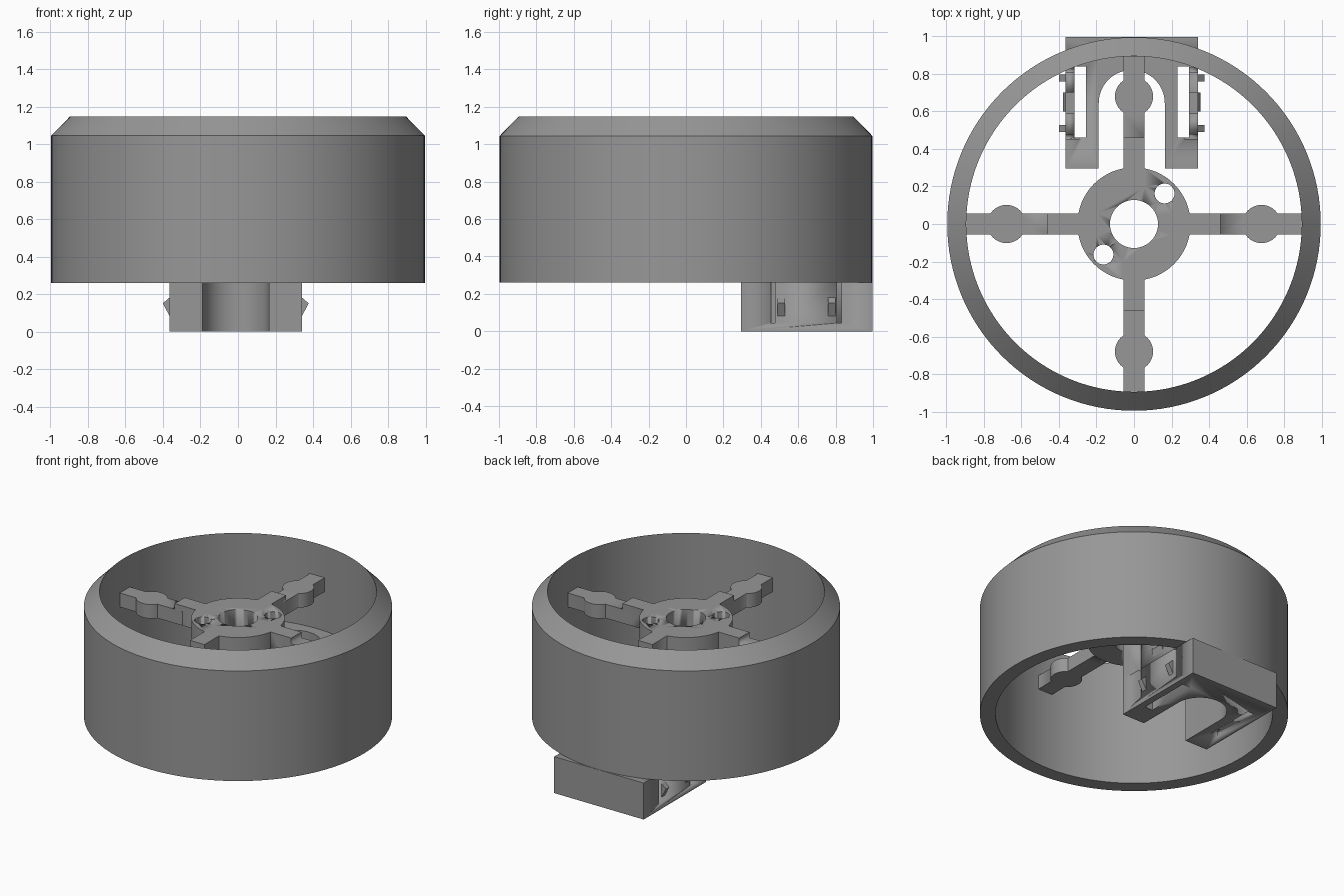
import bpy, bmesh, math
from mathutils import Matrix, Vector

if "Cube" in bpy.data.objects:
    bpy.data.objects.remove(bpy.data.objects["Cube"])

grey = bpy.data.materials.new("mid grey")
grey.diffuse_color = (0.31, 0.31, 0.31, 1)
grey.use_nodes = True
grey.node_tree.nodes["Principled BSDF"].inputs["Base Color"].default_value = grey.diffuse_color


def finish(name, bm, smooth=True):
    bmesh.ops.recalc_face_normals(bm, faces=bm.faces)
    me = bpy.data.meshes.new(name)
    bm.to_mesh(me)
    bm.free()
    ob = bpy.data.objects.new(name, me)
    bpy.context.collection.objects.link(ob)
    me.materials.append(grey)
    bpy.ops.object.select_all(action='DESELECT')
    ob.select_set(True)
    bpy.context.view_layer.objects.active = ob
    if smooth:
        bpy.ops.object.shade_smooth_by_angle(angle=math.radians(30))
    return ob


def prism(name, pts, z0, z1, smooth=True):
    """Extrude a flat outline from z0 to z1."""
    bm = bmesh.new()
    face = bm.faces.new([bm.verts.new((x, y, z0)) for x, y in pts])
    ext = bmesh.ops.extrude_face_region(bm, geom=[face])
    for v in ext['geom']:
        if isinstance(v, bmesh.types.BMVert):
            v.co.z = z1
    return finish(name, bm, smooth)


def rect(x0, x1, y0, y1):
    return [(x0, y0), (x1, y0), (x1, y1), (x0, y1)]


def arc(cx, cy, r, a0, a1, n):
    return [(cx + r * math.cos(a0 + (a1 - a0) * i / n),
             cy + r * math.sin(a0 + (a1 - a0) * i / n)) for i in range(n + 1)]


def circle(cx, cy, r, n=48):
    return arc(cx, cy, r, 0, math.tau, n)[:-1]


def boolean(ob, other, op):
    bpy.context.view_layer.objects.active = ob
    m = ob.modifiers.new("bool", 'BOOLEAN')
    m.operation, m.solver, m.object = op, 'EXACT', other
    bpy.ops.object.modifier_apply(modifier=m.name)
    bpy.data.objects.remove(other)


# Outer drum: revolved wall with a chamfered top
bm = bmesh.new()
wall = [(0.895, 0.26), (0.996, 0.26), (0.996, 1.045), (0.895, 1.148)]
N = 128
rings = [[bm.verts.new((r * math.cos(math.tau * i / N), r * math.sin(math.tau * i / N), z))
          for r, z in wall] for i in range(N)]
for i in range(N):
    a, b = rings[i], rings[(i + 1) % N]
    for k in range(4):
        bm.faces.new((a[k], b[k], b[(k + 1) % 4], a[(k + 1) % 4]))
finish("drum_wall", bm)

# Hub with raised inner spokes, lower outer spokes and round bosses
hub = prism("hub_and_spokes", circle(0, 0, 0.302, 64), 0.79, 0.96)
W = 0.057
for k in range(4):
    turn = Matrix.Rotation(k * math.pi / 2, 4, 'Z')
    for pts, z0, z1 in ((rect(0.2, 0.46, -W, W), 0.82, 0.96),
                        (rect(0.4, 0.893, -W, W), 0.82, 0.92),
                        (circle(0.68, 0, 0.102), 0.82, 0.92)):
        part = prism("spoke_piece", pts, z0, z1)
        part.data.transform(turn)
        boolean(hub, part, 'UNION')
for x, y, r in ((0, 0, 0.128), (0.163, 0.163, 0.053), (-0.163, -0.163, 0.053)):
    boolean(hub, prism("bore", circle(x, y, r), 0.5, 1.2), 'DIFFERENCE')
bpy.context.view_layer.objects.active = hub
bpy.ops.object.shade_smooth_by_angle(angle=math.radians(30))

# Mounting block: U-shaped body, square below the drum, rounded to the wall inside it
CX, HALF, U, Y0 = -0.012, 0.353, 0.176, 0.295
notch = [(CX + U, Y0)] + arc(CX, 0.645, U, 0, math.pi, 24) + [(CX - U, Y0)]
left, right = CX - HALF, CX + HALF
a0, a1 = math.acos(right / 0.9), math.acos(left / 0.9)
back = arc(0, 0, 0.9, a0, a1, 20)
lower = [(right, Y0), (right, 0.998), (left, 0.998), (left, Y0)] + notch[::-1]
upper = [(right, Y0)] + back + [(left, Y0)] + notch[::-1]
TOP = 0.54
for name, outline, z0, z1 in (("block_lower", lower, 0, 0.26),
                              ("block_upper", upper, 0.26, TOP)):
    block = prism(name, outline, z0, z1)
    for s in (-1, 1):
        # Long vertical window in each arm
        xs = sorted((CX + s * 0.243, CX + s * 0.305))
        boolean(block, prism("window", rect(*xs, 0.46, 0.84), -0.1, 0.8), 'DIFFERENCE')
        # Slits that free the snap tongues in the side wall
        xs = sorted((CX + s * 0.28, CX + s * 0.4))
        for y in (0.452, 0.808):
            boolean(block, prism("slit", rect(*xs, y, y + 0.024), 0.045, 0.8), 'DIFFERENCE')
        # Gap between the tongues, with rounded shoulders
        if z0 > 0:
            boolean(block, prism("gap", rect(*xs, 0.59, 0.70), 0.42, 0.8), 'DIFFERENCE')
    bpy.context.view_layer.objects.active = block
    bpy.ops.object.shade_smooth_by_angle(angle=math.radians(30))


# Snap hooks: triangular wedges on both sides, with a wider catch between them
def wedge(name, s, y0, y1, z0, zm, z1, out):
    x = CX + s * (HALF - 0.004)
    prof = [(x, z0), (x + s * out, zm), (x, z1)]
    bm = bmesh.new()
    ends = [[bm.verts.new((px, y, pz)) for px, pz in prof] for y in (y0, y1)]
    bm.faces.new(ends[0])
    bm.faces.new(ends[1])
    for i in range(3):
        j = (i + 1) % 3
        bm.faces.new((ends[0][i], ends[0][j], ends[1][j], ends[1][i]))
    finish(name, bm, False)


for s, side in ((-1, "left"), (1, "right")):
    wedge(side + "_front_hook", s, 0.49, 0.528, 0.075, 0.15, 0.185, 0.04)
    wedge(side + "_back_hook", s, 0.76, 0.798, 0.075, 0.15, 0.185, 0.04)
    wedge(side + "_middle_catch", s, 0.6, 0.7, 0.28, 0.34, 0.38, 0.018)
